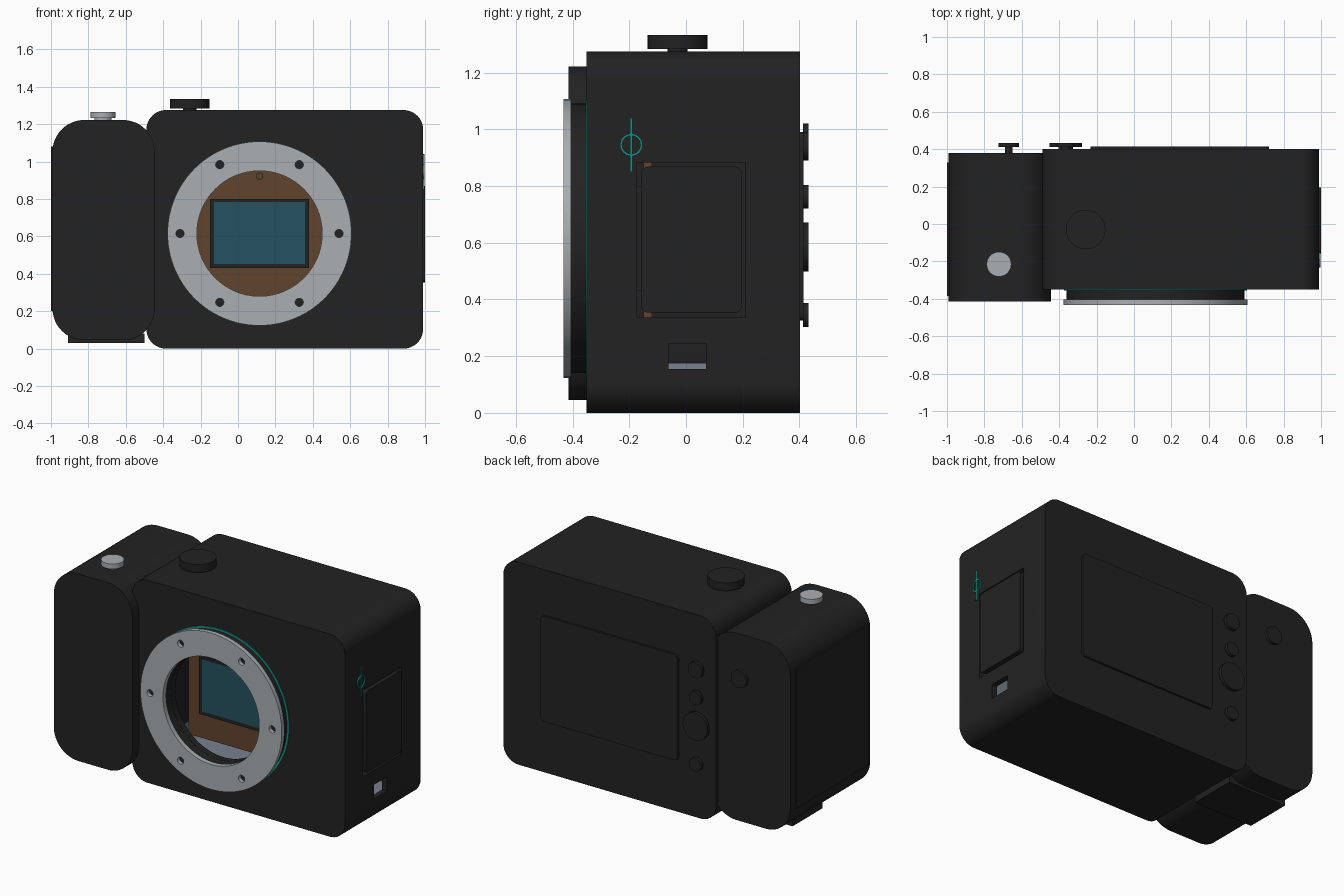
import bpy, bmesh, math
from mathutils import Vector

cube = bpy.data.objects.get("Cube")
if cube:
    bpy.data.objects.remove(cube, do_unlink=True)


def material(name, rgb):
    m = bpy.data.materials.new(name)
    m.use_nodes = True
    col = (*rgb, 1)
    m.diffuse_color = col
    m.node_tree.nodes["Principled BSDF"].inputs["Base Color"].default_value = col
    return m


BLACK = material("matte black", (.016, .016, .016))
SILVER = material("brushed silver", (.40, .43, .45))
SLATE = material("slate interior", (.18, .22, .27))
BROWN = material("circuit brown", (.12, .056, .027))
GLASS = material("sensor blue", (.018, .085, .115))
TEAL = material("teal marking", (.01, .27, .23))

# Maps a flat outline (u, v) and a depth h along the given axis into space
AXES = {"X": lambda u, v, h: Vector((h, u, v)),
        "Y": lambda u, v, h: Vector((u, h, v)),
        "Z": lambda u, v, h: Vector((u, v, h))}


def finish(bm, name, mat):
    bmesh.ops.recalc_face_normals(bm, faces=bm.faces)
    me = bpy.data.meshes.new(name)
    bm.to_mesh(me)
    bm.free()
    me.materials.append(mat)
    ob = bpy.data.objects.new(name, me)
    bpy.context.collection.objects.link(ob)
    smooth(ob)
    return ob


def smooth(ob):
    bpy.ops.object.select_all(action="DESELECT")
    ob.select_set(True)
    bpy.context.view_layer.objects.active = ob
    bpy.ops.object.shade_smooth_by_angle(angle=math.radians(30))


def slab(name, mat, axis, u, v, h, radius=0, steps=12):
    """Rounded rectangle u-range by v-range, extruded over h-range."""
    pts = []
    if radius:
        corners = [(u[1], v[1], -1, -1), (u[0], v[1], 1, -1),
                   (u[0], v[0], 1, 1), (u[1], v[0], -1, 1)]
        for q, (cu, cv, su, sv) in enumerate(corners):
            for i in range(steps + 1):
                a = math.pi / 2 * (q + i / steps)
                pts.append((cu + radius * (su + math.cos(a)),
                            cv + radius * (sv + math.sin(a))))
    else:
        pts = [(u[0], v[0]), (u[1], v[0]), (u[1], v[1]), (u[0], v[1])]
    bm = bmesh.new()
    ends = [[bm.verts.new(AXES[axis](a, b, d)) for a, b in pts] for d in h]
    n = len(pts)
    bm.faces.new(ends[0])
    bm.faces.new(ends[1])
    for i in range(n):
        j = (i + 1) % n
        bm.faces.new((ends[0][i], ends[0][j], ends[1][j], ends[1][i]))
    return finish(bm, name, mat)


def lathe(name, mat, axis, centre, profile, sides=48, closed=False):
    """Turn a profile of (radius, depth) points; closed makes a ring."""
    bm = bmesh.new()
    rings = []
    for r, h in profile:
        rings.append([bm.verts.new(AXES[axis](
            centre[0] + r * math.cos(math.tau * i / sides),
            centre[1] + r * math.sin(math.tau * i / sides), h))
            for i in range(sides)])
    pairs = list(zip(rings, rings[1:]))
    if closed:
        pairs.append((rings[-1], rings[0]))
    else:
        bm.faces.new(rings[0])
        bm.faces.new(rings[-1])
    for a, b in pairs:
        for i in range(sides):
            j = (i + 1) % sides
            bm.faces.new((a[i], a[j], b[j], b[i]))
    return finish(bm, name, mat)


def ring(name, mat, axis, centre, inner, outer, h, sides=96):
    return lathe(name, mat, axis, centre, [(inner, h[0]), (outer, h[0]),
                 (outer, h[1]), (inner, h[1])], sides, True)


def knob(name, mat, axis, centre, radius, stem, base, under, top):
    lathe(name, mat, axis, centre, [(stem, base), (stem, under),
          (radius, under), (radius, top)])


def cut(target, cutter):
    cutter.hide_render = True
    mod = target.modifiers.new("cut", "BOOLEAN")
    mod.operation = "DIFFERENCE"
    mod.solver = "EXACT"
    mod.object = cutter
    bpy.ops.object.select_all(action="DESELECT")
    bpy.context.view_layer.objects.active = target
    target.select_set(True)
    bpy.ops.object.modifier_apply(modifier=mod.name)
    bpy.data.objects.remove(cutter, do_unlink=True)


# Hollow body shell with lens, door and port openings
MOUNT = (.115, .615)
INX, INY, INZ = (-.45, .955), (-.31, .365), (.04, 1.23)
body = slab("body", BLACK, "Y", (-.49, .99), (0, 1.275), (-.35, .402), .105)
cut(body, slab("cavity_cutter", BLACK, "Y", INX, INZ, INY, .07))
cut(body, lathe("lens_cutter", BLACK, "Y", MOUNT, [(.335, -.45), (.335, -.25)], 96))
cut(body, slab("door_cutter", BLACK, "X", (-.172, .21), (.337, .882), (.9, 1.1)))
cut(body, slab("port_cutter", BLACK, "X", (-.062, .07), (.155, .245), (.9, 1.1)))
body.data.materials.append(SLATE)
for f in body.data.polygons:
    inside = all(lo - .003 < c < hi + .003
                 for c, (lo, hi) in zip(f.center, (INX, INY, INZ)))
    f.material_index = 1 if inside else 0
smooth(body)

# Side door and focal plane mark
slab("side_door", BLACK, "X", (-.157, .196), (.354, .868), (.96, 1.0), .022, 5)
ring("focal_plane_circle", TEAL, "X", (-.193, .945), .032, .04, (.985, .997), 32)
slab("focal_plane_line", TEAL, "X", (-.198, -.189), (.85, 1.04), (.985, .997))

# Grip with side wrap and battery door
slab("grip", BLACK, "Y", (-.992, -.445), (.045, 1.222), (-.415, .38), .17)
slab("grip_side_wrap", BLACK, "X", (-.385, .33), (.2, 1.08), (-1.0, -.98))
slab("battery_door", BLACK, "Z", (-.91, -.5), (-.06, .24), (.03, .08))

# Lens mount: dark collar, teal edge ring and silver flange with screw holes
ring("mount_collar", BLACK, "Y", MOUNT, .336, .475, (-.407, -.34))
ring("mount_edge_ring", TEAL, "Y", MOUNT, .47, .489, (-.355, -.345))
flange = ring("mount_flange", SILVER, "Y", MOUNT, .335, .492, (-.432, -.405))
for k in range(6):
    a = math.tau * k / 6
    spot = (MOUNT[0] + .425 * math.cos(a), MOUNT[1] + .425 * math.sin(a))
    cut(flange, lathe("screw_cutter", BLACK, "Y", spot, [(.022, -.5), (.022, -.38)], 20))
smooth(flange)

# Sensor assembly
slab("sensor_board", BROWN, "Y", (-.24, .47), (.27, .96), (-.15, -.12))
slab("sensor_frame", BLACK, "Y", (-.15, .38), (.43, .8), (-.175, -.15))
slab("sensor", GLASS, "Y", (-.127, .357), (.453, .783), (-.179, -.17))
ring("board_hole", BLACK, "Y", (.115, .922), .015, .02, (-.153, -.149), 24)

# Top controls
knob("mode_dial", BLACK, "Z", (-.258, -.03), .105, .035, 1.26, 1.283, 1.333)
knob("shutter_button", SILVER, "Z", (-.722, -.215), .066, .045, 1.21, 1.233, 1.265)

# Rear screen and buttons
slab("rear_screen", BLACK, "Y", (-.232, .722), (.325, .99), (.39, .415), .025, 5)
for name, x, z, r in (("upper_button", -.365, .94, .05),
                      ("middle_button", -.365, .762, .042),
                      ("control_wheel", -.365, .585, .086),
                      ("lower_button", -.365, .345, .042)):
    knob(name, BLACK, "Y", (x, z), r, r * .45, .39, .412, .432)
knob("grip_button", BLACK, "Y", (-.67, .965), .055, .02, .36, .412, .432)
